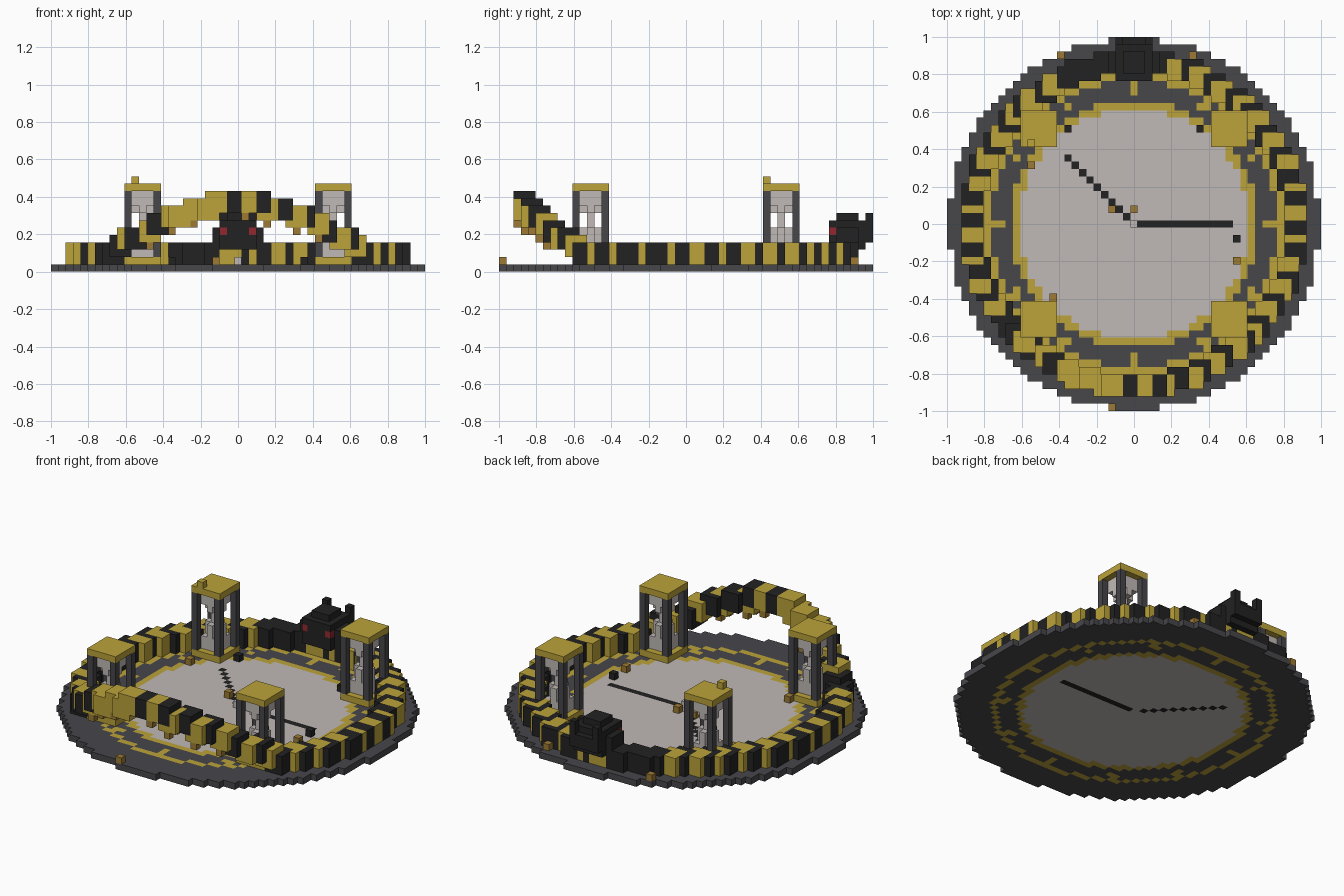
import bpy
import bmesh
from math import cos, sin, atan2, radians, degrees, pi, hypot

cube = bpy.data.objects.get("Cube")
if cube:
    bpy.data.objects.remove(cube, do_unlink=True)

CELL = 2 / 51          # size of one block
PATH_RADIUS = 22       # body circle, in blocks


def linear(channel):
    c = channel / 255
    return c / 12.92 if c <= 0.04045 else ((c + 0.055) / 1.055) ** 2.4


def make_material(name, *rgb):
    colour = (*[linear(c) for c in rgb], 1)
    mat = bpy.data.materials.new(name)
    mat.use_nodes = True
    mat.diffuse_color = colour
    shader = next(n for n in mat.node_tree.nodes if n.type == "BSDF_PRINCIPLED")
    shader.inputs["Base Color"].default_value = colour
    return mat


MATERIALS = {
    "yellow": make_material("golden yellow", 188, 163, 58),
    "black": make_material("scale black", 34, 34, 34),
    "slate": make_material("dark slate", 71, 71, 75),
    "pale": make_material("pale stone", 192, 186, 182),
    "brown": make_material("sand brown", 156, 122, 52),
    "red": make_material("eye red", 146, 40, 48),
}


def fill(blocks, colour, xs, ys, zs):
    """Fill an inclusive box of blocks with one colour."""
    for x in range(xs[0], xs[1] + 1):
        for y in range(ys[0], ys[1] + 1):
            for z in range(zs[0], zs[1] + 1):
                blocks[x, y, z] = colour


def build(name, blocks):
    """Make a mesh from the exposed faces of a set of coloured blocks."""
    mesh = bpy.data.meshes.new(name)
    slots = sorted(set(blocks.values()))
    for key in slots:
        mesh.materials.append(MATERIALS[key])
    bm = bmesh.new()
    verts = {}

    def corner(p):
        if p not in verts:
            x, y, z = p
            verts[p] = bm.verts.new(((x - 0.5) * CELL, (y - 0.5) * CELL, z * CELL))
        return verts[p]

    for pos, key in blocks.items():
        for axis in range(3):
            u, v = (axis + 1) % 3, (axis + 2) % 3
            for side in (0, 1):
                near = list(pos)
                near[axis] += 2 * side - 1
                if tuple(near) in blocks:
                    continue
                loop = []
                for du, dv in ((0, 0), (1, 0), (1, 1), (0, 1)):
                    p = list(pos)
                    p[axis] += side
                    p[u] += du
                    p[v] += dv
                    loop.append(corner(tuple(p)))
                face = bm.faces.new(loop if side else loop[::-1])
                face.material_index = slots.index(key)
    bm.to_mesh(mesh)
    bm.free()
    obj = bpy.data.objects.new(name, mesh)
    bpy.context.collection.objects.link(obj)
    return obj


# Round base with dial, yellow rings and hour ticks
base = {}
for x in range(-25, 26):
    for y in range(-25, 26):
        d = x * x + y * y
        if d > 640:
            continue
        colour = "slate"
        if d <= 245:
            colour = "pale"
        elif d <= 287 or 380 < d <= 420:
            colour = "yellow"
        base[x, y, 0] = colour
for hour in range(12):
    a = radians(30 * hour)
    for r in (18, 19, 20):
        base[round(r * cos(a)), round(r * sin(a)), 0] = "yellow"

# Hands set into the dial
for i in range(1, 14):
    base[i, 0, 0] = "black"
for i in range(1, 10):
    base[-i, i, 0] = "black"
build("clock_base", base)

# Striped serpent body: overlapping cubes along the rim, arching up at the front
body, feet = {}, {}
STEPS = 80
for step in range(STEPS):
    a = pi / 2 - 2 * pi * (step + 0.5) / STEPS
    deg = degrees(a) % 360
    off = abs(deg - 270)
    lift = round(7 * cos(radians(off * 1.45)) ** 2) if off < 62 else 0
    x, y, z = round(PATH_RADIUS * cos(a)), round(PATH_RADIUS * sin(a)), 2 + lift
    colour = "yellow" if step % 2 else "black"
    if 248 < deg < 263:
        colour = "yellow"
    elif 215 < deg < 236 and step % 4 != 1:
        colour = "black"
    elif 100 < deg < 112:
        colour = "black"
    fill(body, colour, (x - 1, x + 1), (y - 1, y + 1), (z - 1, z + 1))
    # Small feet hanging under the raised part
    if lift > 2 and step % 2:
        feet[x, y + 1, z - 2] = "brown"
        feet[x, y - 1, z - 2] = "brown"
build("serpent_body", body)
build("serpent_feet", {p: c for p, c in feet.items() if p not in body})

# Head at the back, looking at the dial
head = {}
fill(head, "black", (-2, 2), (20, 24), (3, 6))
fill(head, "black", (-3, 3), (21, 23), (3, 5))
fill(head, "black", (-1, 1), (21, 23), (7, 7))
fill(head, "black", (-2, 2), (25, 25), (4, 5))
for side in (-2, 2):
    head[side, 25, 6] = head[side, 25, 7] = "black"
    head[side, 20, 5] = "red"
build("serpent_head", head)


# Four hourglass towers
def hourglass(name, cx, cy):
    frame, glass = {}, {}
    for layer in (1, 11):
        fill(frame, "yellow", (cx - 2, cx + 2), (cy - 2, cy + 2), (layer, layer))
    for sx in (-2, 2):
        for sy in (-2, 2):
            fill(frame, "slate", (cx + sx,) * 2, (cy + sy,) * 2, (2, 10))
    for z in range(2, 11):
        reach = 0 if z in (6, 7) else 1 if z in (4, 5, 8) else 2
        for dx in (-1, 0, 1):
            for dy in (-1, 0, 1):
                if abs(dx) + abs(dy) <= reach:
                    glass[cx + dx, cy + dy, z] = "pale"
    build(name + "_frame", frame)
    build(name + "_glass", glass)


for side, sx in (("left", 1), ("right", -1)):
    for end, sy in (("front", -1), ("back", 1)):
        hourglass(f"{end}_{side}_hourglass", 13 * sx, 13 * sy)

# Loose blocks scattered on the dial, rim and towers
loose = {}
for x, y in ((-10, 23), (8, 23), (16, 17), (-16, 14), (-14, 8), (-11, -10),
             (-3, -25), (14, -5), (-3, 2), (0, 2)):
    loose[x, y, 1] = "brown"
loose[-12, -19, 7] = "brown"
loose[-14, 11, 12] = "yellow"
loose[0, 0, 1] = "pale"
for x, y in ((14, -2), (9, 13), (-9, 13)):
    loose[x, y, 1] = "black"
build("loose_blocks", {p: c for p, c in loose.items() if p not in body})
